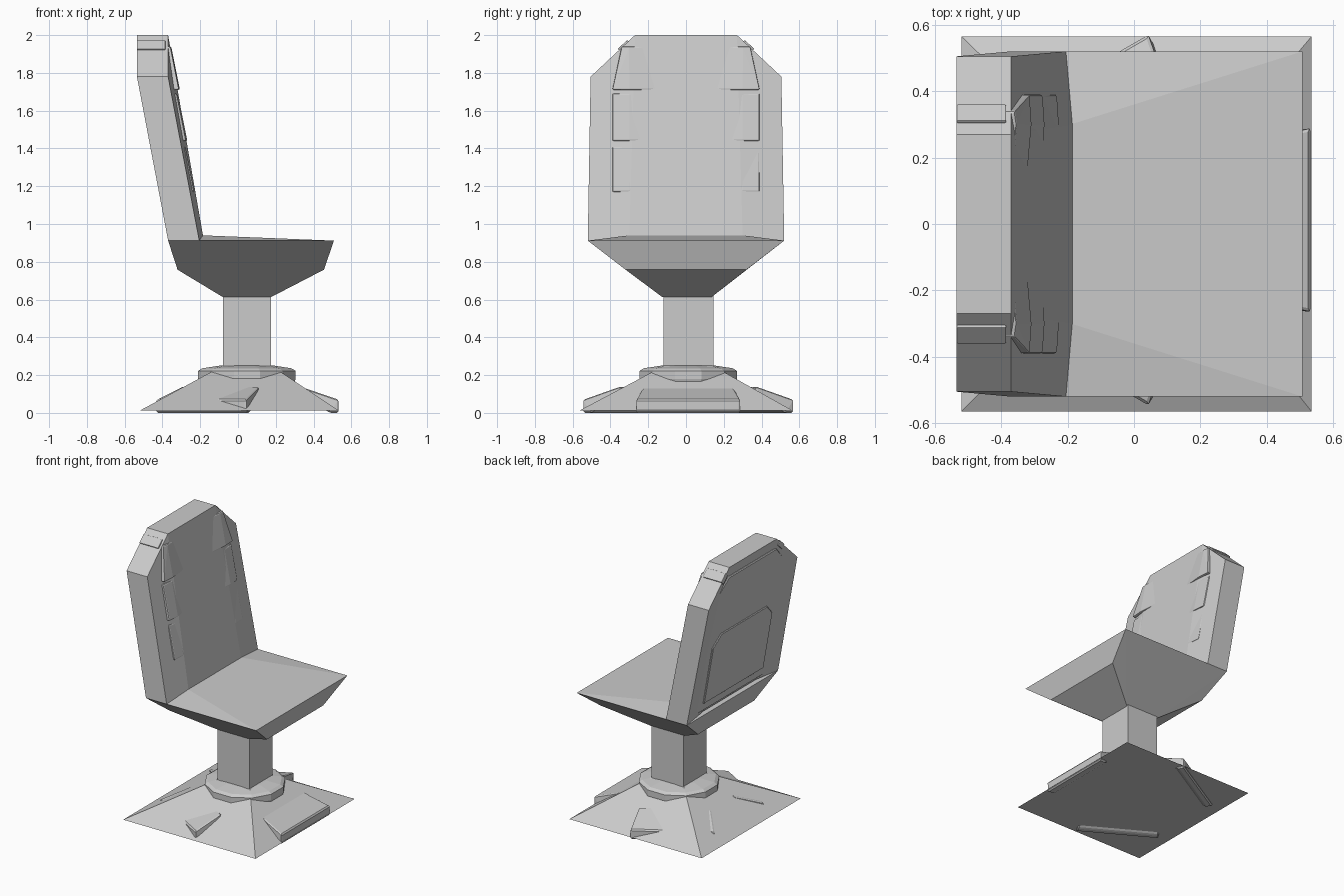
import bpy, bmesh
from math import pi, cos, sin
from mathutils import Vector, Matrix

if "Cube" in bpy.data.objects:
    bpy.data.objects.remove(bpy.data.objects["Cube"])


def finish(name, bm):
    bmesh.ops.recalc_face_normals(bm, faces=bm.faces)
    mesh = bpy.data.meshes.new(name)
    bm.to_mesh(mesh)
    bm.free()
    obj = bpy.data.objects.new(name, mesh)
    bpy.context.collection.objects.link(obj)
    return obj


def hull(name, points, matrix=Matrix()):
    """Closed convex solid around a few points."""
    bm = bmesh.new()
    for p in points:
        bm.verts.new(matrix @ Vector(p))
    bmesh.ops.convex_hull(bm, input=bm.verts)
    bmesh.ops.dissolve_limit(bm, angle_limit=0.01, verts=bm.verts, edges=bm.edges)
    return finish(name, bm)


def rect(x0, x1, y0, y1, z):
    return [(x, y, z) for x in (x0, x1) for y in (y0, y1)]


def soften(obj, width, segments=2):
    mod = obj.modifiers.new("bevel", 'BEVEL')
    mod.width = width
    mod.segments = segments


CX, CY = 0.047, 0.012          # pedestal axis

# Pyramid base and square column
hull("base", rect(-0.52, 0.535, -0.565, 0.565, 0.012)
     + rect(-0.08, 0.175, -0.115, 0.14, 0.25))
hull("column", rect(-0.08, 0.175, -0.12, 0.145, 0.2)
     + rect(-0.08, 0.175, -0.12, 0.145, 0.63))

# Faceted collar around the column foot
ring = []
for r, z in ((0.25, 0.13), (0.267, 0.18), (0.267, 0.222), (0.245, 0.236), (0.15, 0.25)):
    ring += [(CX + r * cos(a), CY + r * sin(a), z)
             for a in [(i + 0.5) * pi / 6 for i in range(12)]]
hull("collar", ring)

# Three wedge pads spaced evenly around the base
for i in range(3):
    turn = Matrix.Translation((CX, CY, 0)) @ Matrix.Rotation(i * 2 * pi / 3, 4, 'Z')
    pad = hull(f"base_pad_{i + 1}",
               [(r, s * w, z) for s in (-1, 1) for r, w, z in
                ((0.485, 0.275, 0.0), (0.485, 0.275, 0.07),
                 (0.28, 0.235, 0.14), (0.44, 0.275, 0.0), (0.28, 0.235, 0.10))], turn)
    soften(pad, 0.008, 1)

# Seat: tapered bowl with a slightly crowned top
hull("seat", rect(-0.37, 0.508, -0.52, 0.52, 0.912)
     + rect(-0.32, 0.455, -0.32, 0.32, 0.758)
     + rect(-0.08, 0.175, -0.125, 0.135, 0.613)
     + [(x, s * 0.3, z) for s in (-1, 1) for x, z in ((-0.19, 0.94), (0.505, 0.914))])

# Backrest: leaning slab, its centre panel set forward of the side wings
half = [(0.27, 2.0, -0.37), (0.505, 1.78, -0.37), (0.52, 0.912, -0.205), (0.3, 0.925, -0.183)]
outline = half + [(-y, z, x) for y, z, x in reversed(half)]
bm = bmesh.new()
front = [bm.verts.new((x, y, z)) for y, z, x in outline]
back = [bm.verts.new((x - 0.165, y, z)) for y, z, x in outline]
for side in (front, back):
    for ids in ((0, 1, 2, 3), (4, 5, 6, 7), (0, 3, 4, 7)):
        bm.faces.new([side[k] for k in ids])
for k in range(8):
    n = (k + 1) % 8
    bm.faces.new((front[k], front[n], back[n], back[k]))
finish("backrest", bm)


def lean(z):
    """x of the centre front panel at height z."""
    return -0.37 + 0.1745 * (2.0 - z)


# Soft pads down both sides of the backrest front
for s, side in ((1, "left"), (-1, "right")):
    for i, (z0, z1, inner, bulge) in enumerate(
            ((1.71, 1.94, 0.12, 0.012), (1.44, 1.69, 0.19, 0.004), (1.17, 1.41, 0.25, 0.0))):
        pts = []
        for z in (z0, z1):
            crop = 0.05 if z > 1.9 else 0
            for y, d in ((inner, -0.004), (0.3, bulge), (0.39 - crop, bulge - 0.006)):
                pts += [(lean(z) + d - (0.006 if z == z1 else 0), s * y, z),
                        (lean(z) - 0.06, s * y, z)]
        soften(hull(f"back_pad_{side}_{i + 1}", pts), 0.008)
    # Raised band over the chamfered shoulder
    band = hull(f"shoulder_band_{side}",
                [(x, s * (y + dy), z + dz) for x in (-0.535, -0.385)
                 for y, z in ((0.305, 1.967), (0.355, 1.92))
                 for dy, dz in ((0.006, 0.007), (-0.02, -0.02))])
    soften(band, 0.004)


def rear_panel(name, w, z0, z1, cut, lift):
    """Chamfered plate lying on the rear of the backrest."""
    shape = [(w, z0), (w, z1 - cut), (w - cut, z1)]
    return hull(name, [(lean(z) - 0.165 + d, s * y, z) for s in (-1, 1)
                       for y, z in shape for d in (-lift, 0.02)])


# Rear shell with a smaller raised panel
soften(rear_panel("rear_shell", 0.43, 0.94, 1.93, 0.16, 0.012), 0.006, 1)
soften(rear_panel("rear_panel", 0.34, 1.0, 1.5, 0.08, 0.02), 0.005, 1)
